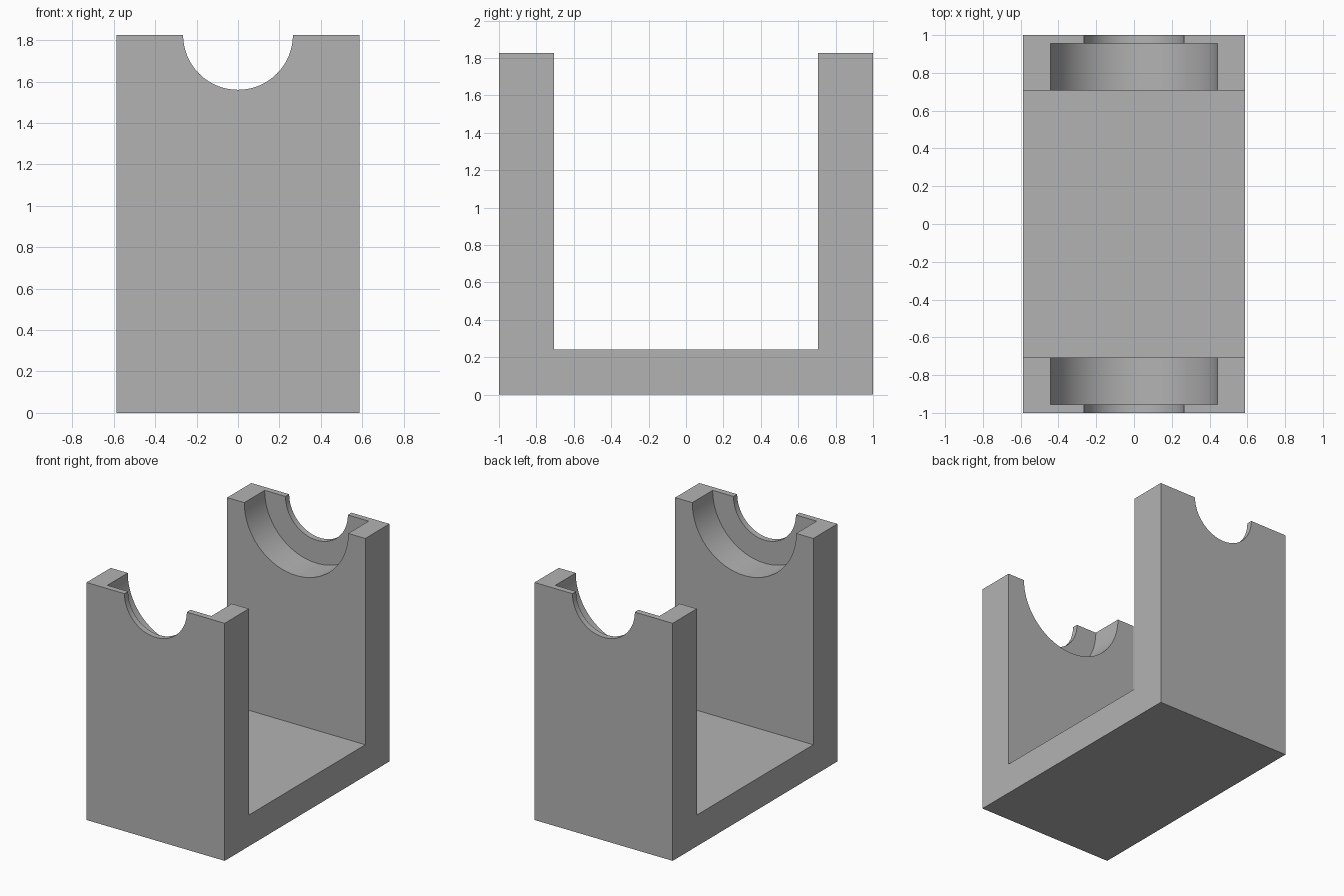
import bpy, bmesh
from math import radians
from mathutils import Matrix

if "Cube" in bpy.data.objects:
    bpy.data.objects.remove(bpy.data.objects["Cube"], do_unlink=True)

HALF_WIDTH, HALF_LENGTH, HEIGHT = 0.587, 1.0, 1.825
INNER, FLOOR = 0.707, 0.24

# Plain grey material
grey = bpy.data.materials.new("plain grey")
grey.use_nodes = True
colour = (0.45, 0.45, 0.45, 1)
grey.diffuse_color = colour
grey.node_tree.nodes["Principled BSDF"].inputs["Base Color"].default_value = colour


def add_object(name, bm):
    bmesh.ops.recalc_face_normals(bm, faces=bm.faces)
    mesh = bpy.data.meshes.new(name)
    bm.to_mesh(mesh)
    bm.free()
    mesh.materials.append(grey)
    obj = bpy.data.objects.new(name, mesh)
    bpy.context.collection.objects.link(obj)
    return obj


# U-shaped cradle: side profile extruded across the width
half = [(HALF_LENGTH, 0), (HALF_LENGTH, HEIGHT), (INNER, HEIGHT), (INNER, FLOOR)]
profile = half + [(-y, z) for y, z in reversed(half)]
bm = bmesh.new()
face = bm.faces.new([bm.verts.new((-HALF_WIDTH, y, z)) for y, z in profile])
extruded = bmesh.ops.extrude_face_region(bm, geom=[face])["geom"]
bmesh.ops.translate(bm, vec=(2 * HALF_WIDTH, 0, 0),
                    verts=[v for v in extruded if isinstance(v, bmesh.types.BMVert)])
cradle = add_object("bearing_cradle", bm)

# Round cuts through both walls: wide bearing seats, then narrower shaft notches
for name, radius, length in (("bearing_seat", 0.442, 1.91), ("shaft_notch", 0.265, 2.4)):
    bm = bmesh.new()
    bmesh.ops.create_cone(bm, cap_ends=True, segments=96, radius1=radius, radius2=radius,
                          depth=length, matrix=Matrix.Translation((0, 0, HEIGHT))
                          @ Matrix.Rotation(radians(90), 4, 'X'))
    cutter = add_object(name + "_cutter", bm)
    cutter.hide_render = True
    cut = cradle.modifiers.new(name, 'BOOLEAN')
    cut.operation = 'DIFFERENCE'
    cut.solver = 'EXACT'
    cut.object = cutter
    bpy.context.view_layer.objects.active = cradle
    bpy.ops.object.modifier_apply(modifier=cut.name)
    bpy.data.objects.remove(cutter, do_unlink=True)

# Smooth curved seats, crisp edges
bpy.ops.object.select_all(action='DESELECT')
cradle.select_set(True)
bpy.context.view_layer.objects.active = cradle
bpy.ops.object.shade_smooth_by_angle(angle=radians(30))
